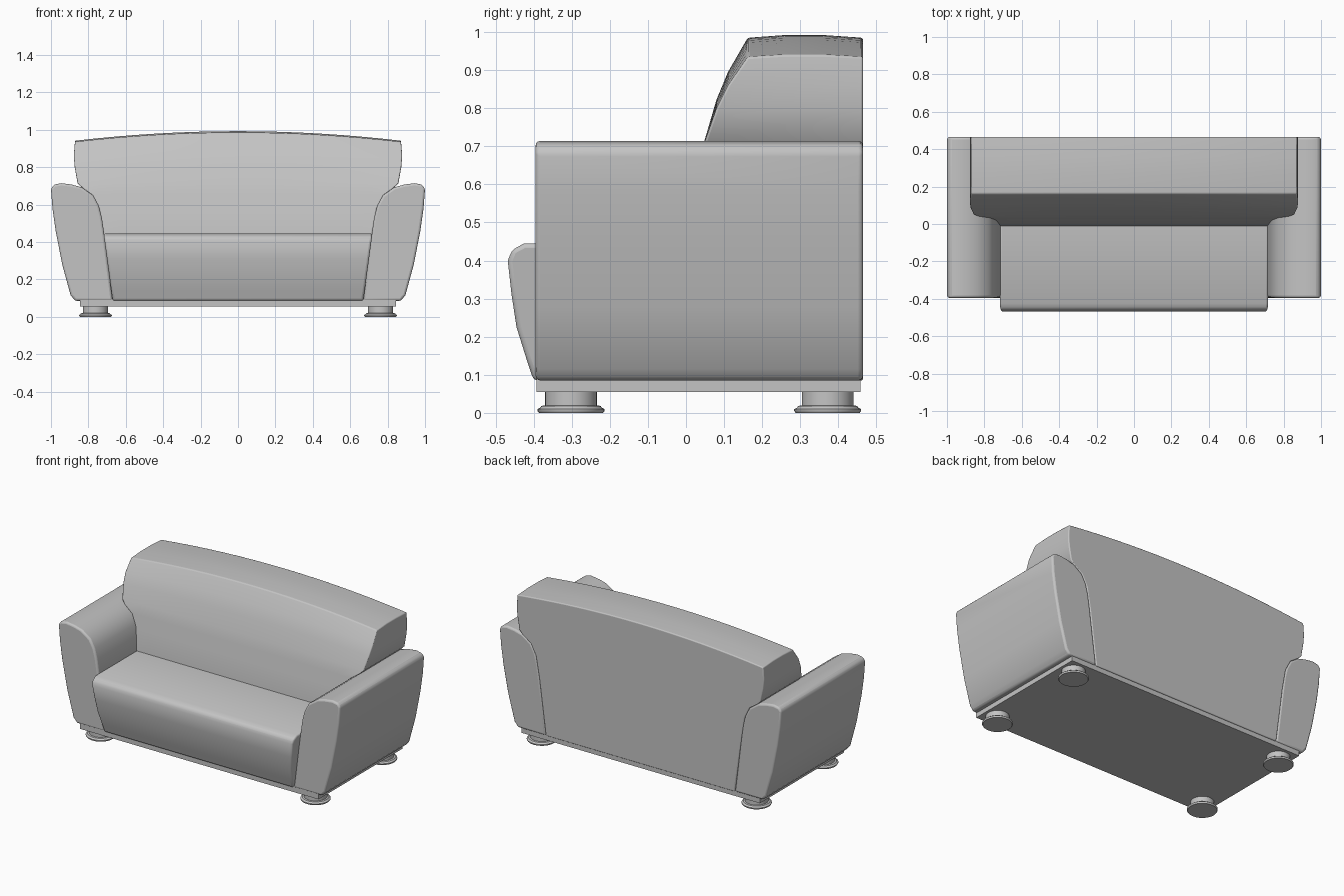
import bpy, bmesh, math

cube = bpy.data.objects.get("Cube")
if cube:
    bpy.data.objects.remove(cube, do_unlink=True)

grey = bpy.data.materials.new("grey_upholstery")
grey.use_nodes = True
COLOUR = (0.55, 0.55, 0.55, 1)
grey.diffuse_color = COLOUR
grey.node_tree.nodes["Principled BSDF"].inputs["Base Color"].default_value = COLOUR


def finish(name, bm, bevel=0.0, angle=40):
    """Turn a bmesh into a smooth-shaded object with rounded sharp edges."""
    bmesh.ops.recalc_face_normals(bm, faces=bm.faces)
    mesh = bpy.data.meshes.new(name)
    bm.to_mesh(mesh)
    bm.free()
    mesh.materials.append(grey)
    obj = bpy.data.objects.new(name, mesh)
    bpy.context.collection.objects.link(obj)
    if bevel:
        mod = obj.modifiers.new("soft_edges", "BEVEL")
        mod.width, mod.segments = bevel, 3
        mod.limit_method, mod.angle_limit = "ANGLE", math.radians(38)
    bpy.ops.object.select_all(action="DESELECT")
    obj.select_set(True)
    bpy.context.view_layer.objects.active = obj
    bpy.ops.object.shade_smooth_by_angle(angle=math.radians(angle))
    return obj


def loft(name, rings, bevel, strip_caps=False):
    """Bridge closed rings; cap the ends with an n-gon or with cross strips."""
    bm = bmesh.new()
    rows = [[bm.verts.new(p) for p in ring] for ring in rings]
    n = len(rows[0])
    for a, b in zip(rows, rows[1:]):
        for i in range(n):
            j = (i + 1) % n
            bm.faces.new((a[i], a[j], b[j], b[i]))
    for end in (rows[0], rows[-1]):
        if strip_caps:
            for i in range(n // 2 - 1):
                quad = (end[i], end[i + 1], end[n - 2 - i], end[n - 1 - i])
                bm.faces.new(quad)
        else:
            bm.faces.new(end)
    return finish(name, bm, bevel)


# Arms: flared profile extruded front to back
ARM = [(.67, .085), (.715, .44), (.728, .53), (.745, .595), (.775, .65),
       (.835, .692), (.89, .707), (.945, .714), (.985, .706), (1.0, .685),
       (.992, .58), (.975, .46), (.94, .28), (.895, .115), (.87, .085)]
for side, label in ((1, "left"), (-1, "right")):
    loft(label + "_arm", [[(side * x, y, z) for x, z in ARM] for y in (-.395, .465)], .012)

# Seat: rounded front profile, widening upwards between the arms
SEAT = [(-.40, .085), (-.42, .145), (-.445, .225), (-.458, .31), (-.468, .40),
        (-.457, .428), (-.425, .445), (.06, .445), (.06, .085)]
loft("seat", [[(s * (.67 + (z - .085) * .135), y, z) for y, z in SEAT] for s in (-1, 1)], .012)

# Backrest: leaning front, upright rear, arched top; rows are (front y, z, half width)
BACK = [(-.01, .085, .67), (-.01, .445, .717), (.02, .58, .741), (.033, .65, .777),
        (.041, .69, .835), (.05, .715, .858), (.08, .80, .873), (.11, .86, .878),
        (.162, .935, .872)]


def back_ring(u):
    def point(y, z, w):
        lift = max(0, (z - .69) / .245) * .05 * (1 - u * u)
        return (u * w, y, z + lift)
    front = [point(*row) for row in BACK]
    crown = [point(.26, .941, .872), point(.36, .941, .872)]
    rear = [point(.465, z, w) for _, z, w in reversed(BACK)]
    return front + crown + rear


loft("backrest", [back_ring(i / 8) for i in range(-8, 9)], .008, strip_caps=True)

# Base plate
bm = bmesh.new()
bmesh.ops.create_cube(bm, size=1)
for v in bm.verts:
    v.co = (v.co.x * 1.69, v.co.y * .85 + .033, v.co.z * .04 + .075)
finish("base_plate", bm)

# Feet: turned profile with a wide flange
FOOT = [(.084, 0), (.088, .005), (.088, .010), (.080, .014), (.078, .018), (.068, .020), (.068, .06)]
SIDES = 32
for x, label in ((.762, "left"), (-.762, "right")):
    for y, place in ((-.302, "front"), (.372, "rear")):
        rings = []
        for r, z in FOOT:
            turns = [2 * math.pi * k / SIDES for k in range(SIDES)]
            rings.append([(x + r * math.cos(a), y + r * math.sin(a), z) for a in turns])
        loft(place + "_" + label + "_foot", rings, 0)
